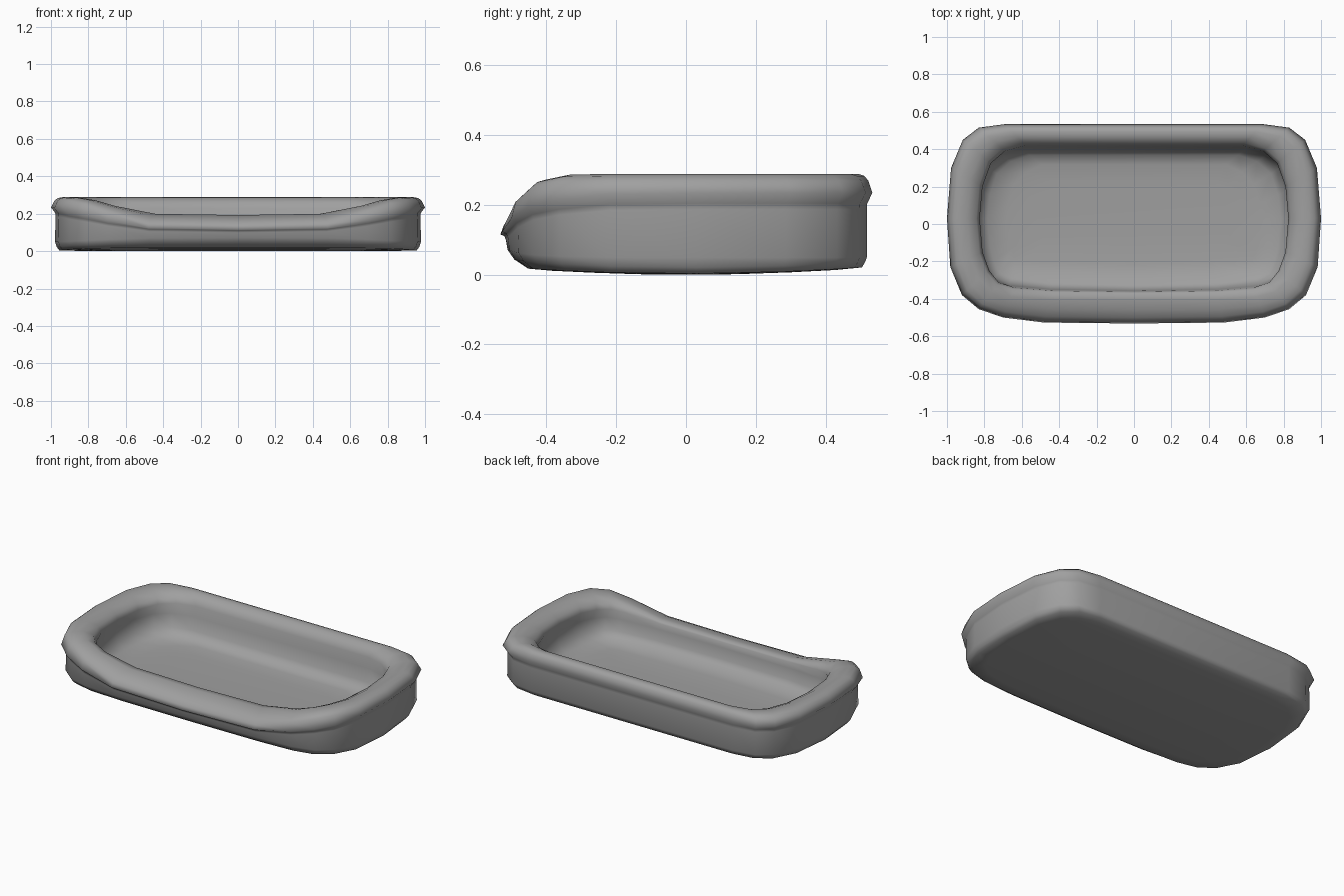
import bpy, bmesh

# Right half of the rim, back to front:
# outer xy, inner-opening xy, front dip of the wall/lip, front dip of the crest
COLS = [
    (0.69, 0.534, 0.58, 0.420, 0.0, 0.0),
    (0.83, 0.515, 0.69, 0.390, 0.0, 0.0),
    (0.915, 0.45, 0.765, 0.325, 0.0, 0.0),
    (0.978, 0.30, 0.81, 0.20, 0.0, 0.0),
    (1.00, 0.03, 0.825, 0.03, 0.0, 0.0),
    (0.982, -0.23, 0.81, -0.15, 0.03, 0.0),
    (0.92, -0.38, 0.775, -0.25, 0.18, 0.02),
    (0.83, -0.455, 0.725, -0.315, 0.34, 0.15),
    (0.70, -0.50, 0.64, -0.345, 0.60, 0.47),
    (0.48, -0.527, 0.43, -0.365, 0.93, 0.93),
    (0.0, -0.532, 0.0, -0.372, 1.0, 1.0),
]

# Cross-section: inset at back/sides, inset at front, height at back/sides,
# height at front, x stretch (undercut), bow (extra height times y squared)
SECTION = [
    (0.26, 0.50, 0.004, 0.004, 1.0, 0.07),   # bottom edge
    (0.18, 0.25, 0.022, 0.030, 1.0, 0.06),
    (0.14, 0.13, 0.050, 0.072, 1.003, 0.0),
    (0.14, 0.10, 0.188, 0.100, 1.0, 0.0),    # outer wall
    (0.13, 0.07, 0.205, 0.112, 1.0, 0.0),
    (0.00, 0.00, 0.235, 0.116, 1.0, 0.0),    # rim lip
    (0.10, 0.06, 0.270, 0.142, 1.0, 0.0),
    (0.20, 0.20, 0.284, 0.164, 1.0, 0.0),
    (0.36, 0.45, 0.290, 0.182, 1.0, 0.0),    # rim crest
    (0.62, 0.78, 0.286, 0.194, 1.0, 0.0),
    (0.90, 1.00, 0.262, 0.194, 1.0, 0.0),
    (1.00, 1.05, 0.230, 0.186, 1.0, 0.0),    # inner edge
    (1.12, 1.09, 0.170, 0.155, 1.05, 0.0),   # undercut inner wall
    (1.26, 1.14, 0.095, 0.090, 1.06, 0.0),
    (1.45, 1.30, 0.058, 0.056, 1.05, 0.0),
    (1.90, 2.00, 0.045, 0.045, 1.02, 0.0),   # floor
]


def ring(bm, tb, tf, zb, zf, xs, bow):
    right = []
    for ox, oy, ix, iy, d, e in COLS:
        t = tb + (tf - tb) * d
        y = oy + (iy - oy) * t
        dip = e if zb > 0.25 else d
        right.append(((ox + (ix - ox) * t) * xs, y, zb + (zf - zb) * dip + bow * y * y))
    left = [(-x, y, z) for x, y, z in reversed(right[:-1])]
    return [bm.verts.new(p) for p in right + left]


def bridge(bm, r0, r1):
    n = len(r0)
    for i in range(n):
        j = (i + 1) % n
        bm.faces.new((r0[i], r0[j], r1[j], r1[i]))


def cap(bm, edge, steps, height):
    # Shrinking rings, then cross strips joining left and right sides
    r = edge
    for s in steps:
        new = [bm.verts.new((v.co.x * (0.6 + 0.4 * s), v.co.y * s, height(v.co.y * s, s)))
               for v in edge]
        bridge(bm, r, new)
        r = new
    n = len(r)
    for i in range(n // 2):
        a, b, c, e = r[i], r[i + 1], r[n - 2 - i], r[n - 1 - i]
        bm.faces.new((a, b, e) if b is c else (a, b, c, e))


bm = bmesh.new()
rings = [ring(bm, *s) for s in SECTION]
for r0, r1 in zip(rings, rings[1:]):
    bridge(bm, r0, r1)
cap(bm, rings[0], (0.85, 0.6, 0.3), lambda y, s: 0.004 * s + 0.06 * y * y)   # bowed underside
cap(bm, rings[-1], (0.7, 0.4), lambda y, s: 0.038 + 0.007 * s * s)           # dished floor
bmesh.ops.recalc_face_normals(bm, faces=bm.faces[:])
low = min(v.co.z for v in bm.verts)
bmesh.ops.translate(bm, verts=bm.verts[:], vec=(0, 0, -low))
for f in bm.faces:
    f.smooth = True

mesh = bpy.data.meshes.new("padded_bed")
bm.to_mesh(mesh)
bm.free()
bed = bpy.data.objects.new("padded_bed", mesh)
bpy.context.collection.objects.link(bed)

# Dark grey
grey = bpy.data.materials.new("dark_grey")
grey.diffuse_color = (0.35, 0.35, 0.35, 1.0)
mesh.materials.append(grey)
